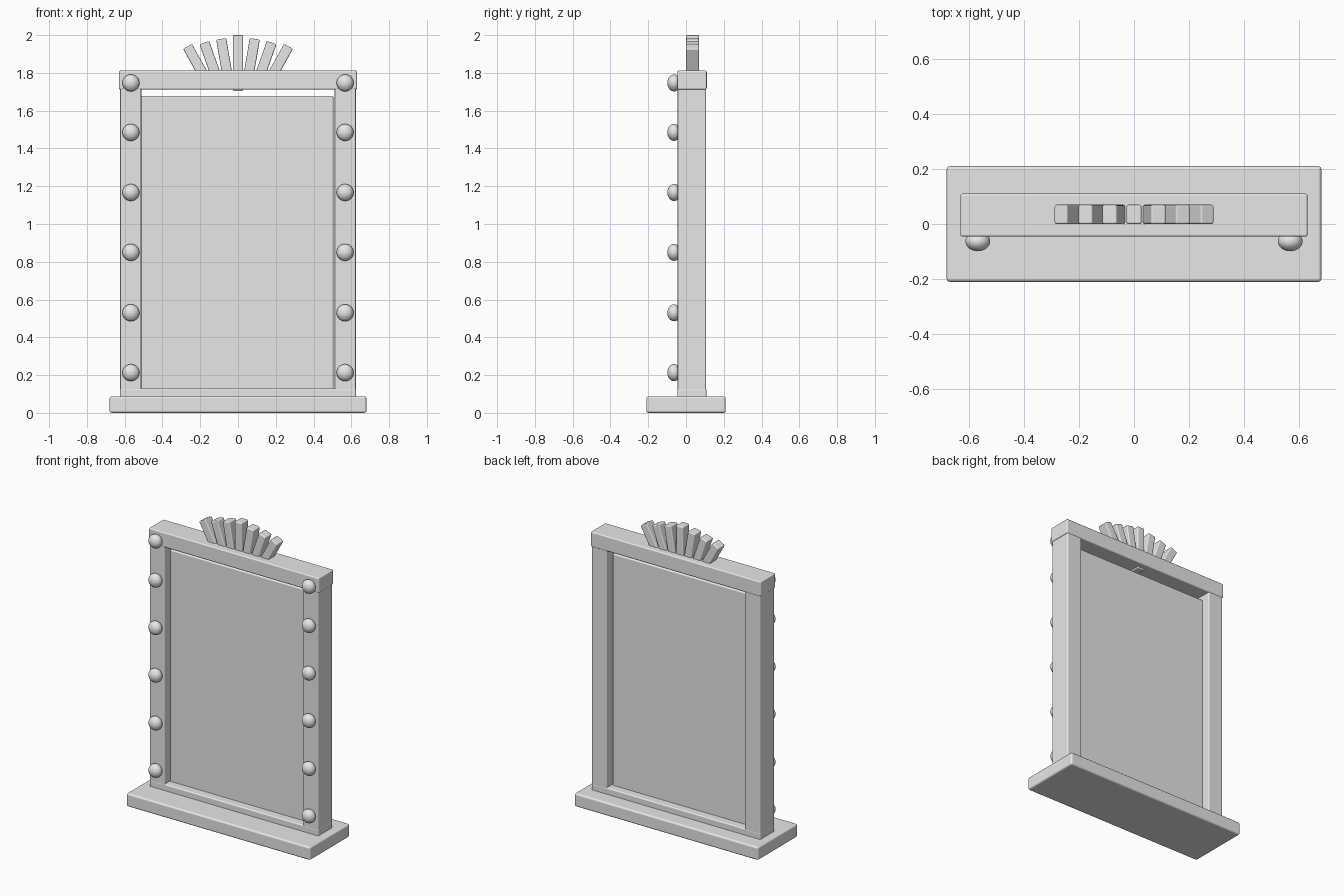
import bpy
import math

cube = bpy.data.objects.get("Cube")
if cube:
    bpy.data.objects.remove(cube, do_unlink=True)

grey = bpy.data.materials.new("light_grey")
grey.use_nodes = True
grey.diffuse_color = (0.8, 0.8, 0.8, 1)
grey.node_tree.nodes["Principled BSDF"].inputs["Base Color"].default_value = (0.8, 0.8, 0.8, 1)


def block(name, low, high, bevel=0.008, tilt=0):
    """Soft-edged box between two corners, optionally tilted about y."""
    centre = [(a + b) / 2 for a, b in zip(low, high)]
    size = [b - a for a, b in zip(low, high)]
    bpy.ops.mesh.primitive_cube_add(size=1, location=centre)
    obj = bpy.context.object
    obj.name = name
    obj.scale = size
    bpy.ops.object.transform_apply(location=False, rotation=False, scale=True)
    obj.rotation_euler.y = tilt
    obj.data.materials.append(grey)
    bpy.ops.object.shade_smooth()
    mod = obj.modifiers.new("soft_edges", "BEVEL")
    mod.width = bevel
    mod.segments = 3
    mod.harden_normals = True
    return obj


FRONT, BACK = -0.045, 0.108

# Base and frame
block("base", (-0.68, -0.21, 0), (0.68, 0.21, 0.088), 0.012)
block("bottom_rail", (-0.625, FRONT, 0.05), (0.625, BACK, 0.13))
block("top_rail", (-0.63, FRONT - 0.001, 1.712), (0.63, BACK + 0.002, 1.812))
block("mirror_panel", (-0.512, 0.01, 0.10), (0.505, 0.055, 1.677))

for side, label in ((1, "left"), (-1, "right")):
    inner, outer = sorted((side * 0.512, side * 0.624))
    block(label + "_post", (inner, FRONT + 0.001, 0.115), (outer, BACK - 0.001, 1.725))

    # Row of bulbs up each post
    for i, z in enumerate((0.213, 0.53, 0.85, 1.167, 1.485, 1.747)):
        bpy.ops.mesh.primitive_uv_sphere_add(
            segments=32, ring_count=16, radius=0.045, location=(side * 0.567, -0.063, z))
        bulb = bpy.context.object
        bulb.name = f"{label}_bulb_{i + 1}"
        bulb.scale.y = 0.8
        bulb.data.materials.append(grey)

# Fan crest: slats leaning further out from the middle
for i in range(-3, 4):
    step = abs(i)
    tilt = math.radians(9.7 * i)
    top_x, top_z = 0.089 * i, 2.0 - 0.02 * step
    bottom_z = 1.703 + (0.03 if step else 0)
    length = (top_z - bottom_z) / math.cos(tilt)
    x = top_x - math.sin(tilt) * length / 2
    z = top_z - math.cos(tilt) * length / 2
    block(f"crest_slat_{i + 4}", (x - 0.027, 0, z - length / 2),
          (x + 0.027, 0.07, z + length / 2), 0.007, tilt)
